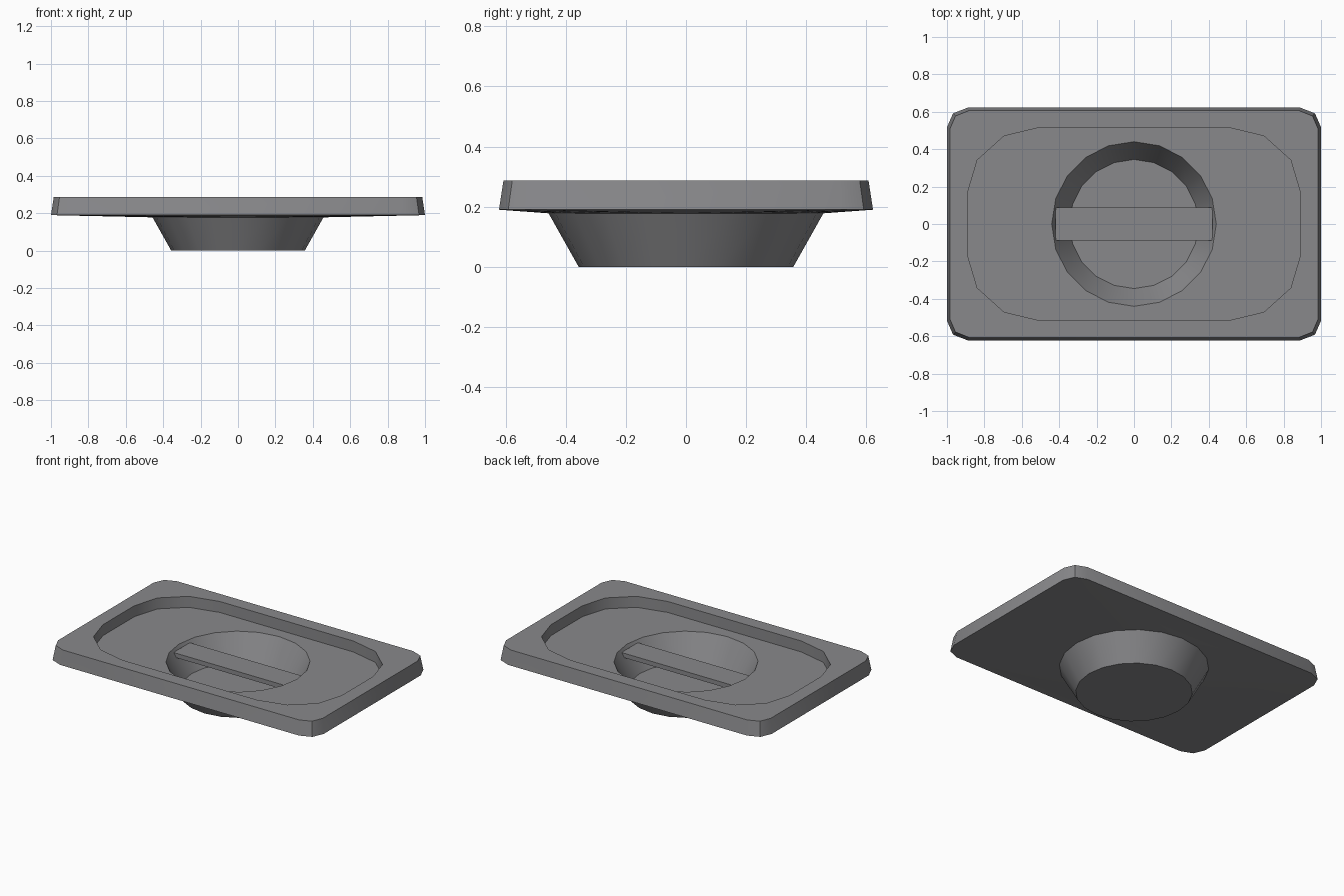
import bpy
import bmesh
from math import sin, cos, pi, radians

cube = bpy.data.objects.get("Cube")
if cube:
    bpy.data.objects.remove(cube, do_unlink=True)

grey = bpy.data.materials.new("mid_grey")
grey.use_nodes = True
colour = (0.25, 0.25, 0.26, 1)
grey.diffuse_color = colour
grey.node_tree.nodes["Principled BSDF"].inputs["Base Color"].default_value = colour


def add_object(name, bm, angle):
    """Turn a bmesh into a grey object with smooth shading below an angle."""
    bmesh.ops.recalc_face_normals(bm, faces=bm.faces)
    mesh = bpy.data.meshes.new(name)
    bm.to_mesh(mesh)
    bm.free()
    mesh.materials.append(grey)
    obj = bpy.data.objects.new(name, mesh)
    bpy.context.collection.objects.link(obj)
    bpy.ops.object.select_all(action="DESELECT")
    obj.select_set(True)
    bpy.context.view_layer.objects.active = obj
    bpy.ops.object.shade_smooth_by_angle(angle=radians(angle))
    return obj


def rounded(half_x, half_y, rx, ry, steps):
    """Rectangle outline with elliptical corners."""
    points = []
    for q, (sx, sy) in enumerate([(1, 1), (-1, 1), (-1, -1), (1, -1)]):
        for i in range(steps + 1):
            a = (q + i / steps) * pi / 2
            points.append((sx * (half_x - rx) + rx * cos(a),
                           sy * (half_y - ry) + ry * sin(a)))
    return points


def circle(r, sides=20):
    return [(r * cos(2 * pi * i / sides), r * sin(2 * pi * i / sides))
            for i in range(sides)]


bm = bmesh.new()


def ring(points, z):
    verts = [bm.verts.new((x, y, z)) for x, y in points]
    for a, b in zip(verts, verts[1:] + verts[:1]):
        bm.edges.new((a, b))
    return verts


def wall(lower, upper):
    n = len(lower)
    for i in range(n):
        j = (i + 1) % n
        bm.faces.new((lower[i], lower[j], upper[j], upper[i]))


def fill_between(outer, inner):
    edges = [bm.edges.get((a, b)) for loop in (outer, inner)
             for a, b in zip(loop, loop[1:] + loop[:1])]
    bmesh.ops.triangle_fill(bm, use_beauty=True, edges=edges)


# Plate rim, recessed tray and bowl as one closed shell
rim_low = ring(rounded(1.0, 0.622, 0.11, 0.105, 2), 0.19)
rim_top = ring(rounded(0.985, 0.607, 0.105, 0.1, 2), 0.287)
tray_top = ring(rounded(0.89, 0.517, 0.39, 0.35, 3), 0.287)
tray_floor = ring(rounded(0.89, 0.517, 0.39, 0.35, 3), 0.213)
bowl_top = ring(circle(0.44), 0.213)
bowl_floor = ring(circle(0.345), 0.04)
cup_top = ring(circle(0.457), 0.178)
cup_base = ring(circle(0.357), 0)

fill_between(rim_top, tray_top)
fill_between(tray_floor, bowl_top)
fill_between(rim_low, cup_top)
wall(rim_low, rim_top)
wall(tray_floor, tray_top)
wall(bowl_floor, bowl_top)
wall(cup_base, cup_top)
bm.faces.new(bowl_floor)
bm.faces.new(cup_base)
add_object("recessed_plate", bm, 35)

# Grip bar across the bowl
bm = bmesh.new()
bmesh.ops.create_cube(bm, size=1)
bmesh.ops.scale(bm, vec=(0.84, 0.174, 0.03), verts=bm.verts)
bmesh.ops.translate(bm, vec=(0, 0, 0.18), verts=bm.verts)
add_object("grip_bar", bm, 30)
